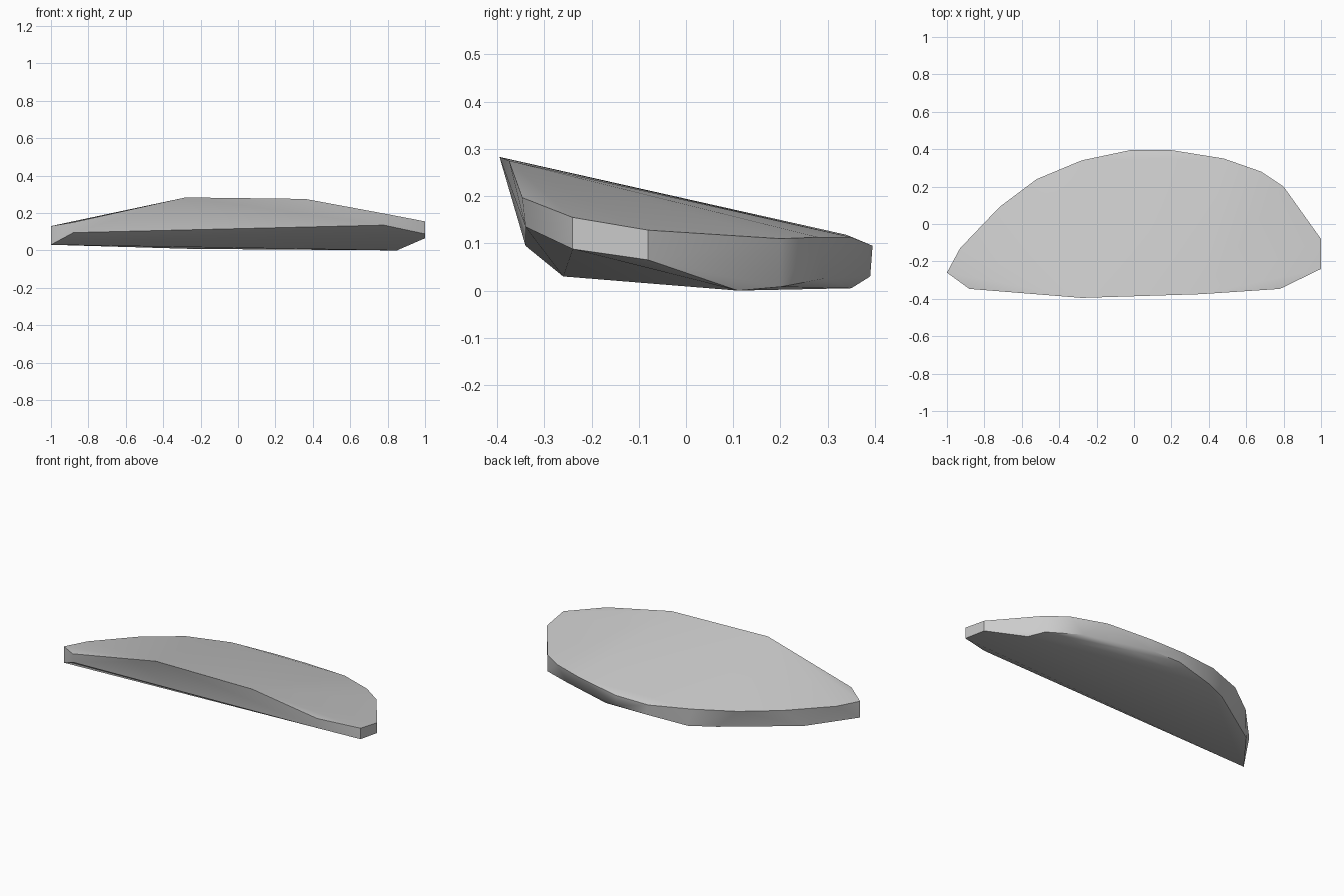
import bpy
import bmesh
import math

cube = bpy.data.objects.get("Cube")
if cube:
    bpy.data.objects.remove(cube, do_unlink=True)

# Stone colour
stone = bpy.data.materials.new("stone grey")
stone.use_nodes = True
grey = (0.6, 0.6, 0.6, 1)
stone.diffuse_color = grey
stone.node_tree.nodes["Principled BSDF"].inputs["Base Color"].default_value = grey

# Upper rim: raised along the front, dropping toward the rounded back
upper_rim = [
    (-1, -.26, .13), (-.93, -.13, .13), (-.72, .09, .132), (-.52, .24, .13),
    (-.28, .34, .118), (-.02, .395, .095), (.2, .395, .095), (.48, .35, .113),
    (.68, .28, .113), (.8, .2, .11), (1, -.08, .128), (1, -.24, .155),
    (.78, -.347, .197), (.36, -.375, .275), (-.28, -.395, .283), (-.88, -.347, .15),
]
# Lower rim: undercut front edge and a slightly tucked back
lower_rim = [
    (-1, -.26, .03), (-.8, 0, .024), (-.4, .27, .015), (-.25, .34, .008),
    (0, .39, .03), (.2, .39, .03), (.3, .35, .005), (.6, .29, .025),
    (.8, .2, .008), (.85, .11, 0), (1, -.08, .065), (1, -.24, .088),
    (.78, -.34, .135), (-.88, -.34, .095),
]

# Skin the two rims into one faceted slab
bm = bmesh.new()
for point in upper_rim + lower_rim:
    bm.verts.new(point)
hull = bmesh.ops.convex_hull(bm, input=bm.verts)
loose = [v for v in bm.verts if not v.link_faces]
bmesh.ops.delete(bm, geom=loose, context="VERTS")
bmesh.ops.recalc_face_normals(bm, faces=bm.faces)

mesh = bpy.data.meshes.new("rock_slab")
bm.to_mesh(mesh)
bm.free()
mesh.materials.append(stone)
slab = bpy.data.objects.new("rock_slab", mesh)
bpy.context.collection.objects.link(slab)

# Soft facets with crisp rims
bpy.ops.object.select_all(action="DESELECT")
slab.select_set(True)
bpy.context.view_layer.objects.active = slab
bpy.ops.object.shade_smooth_by_angle(angle=math.radians(30))
